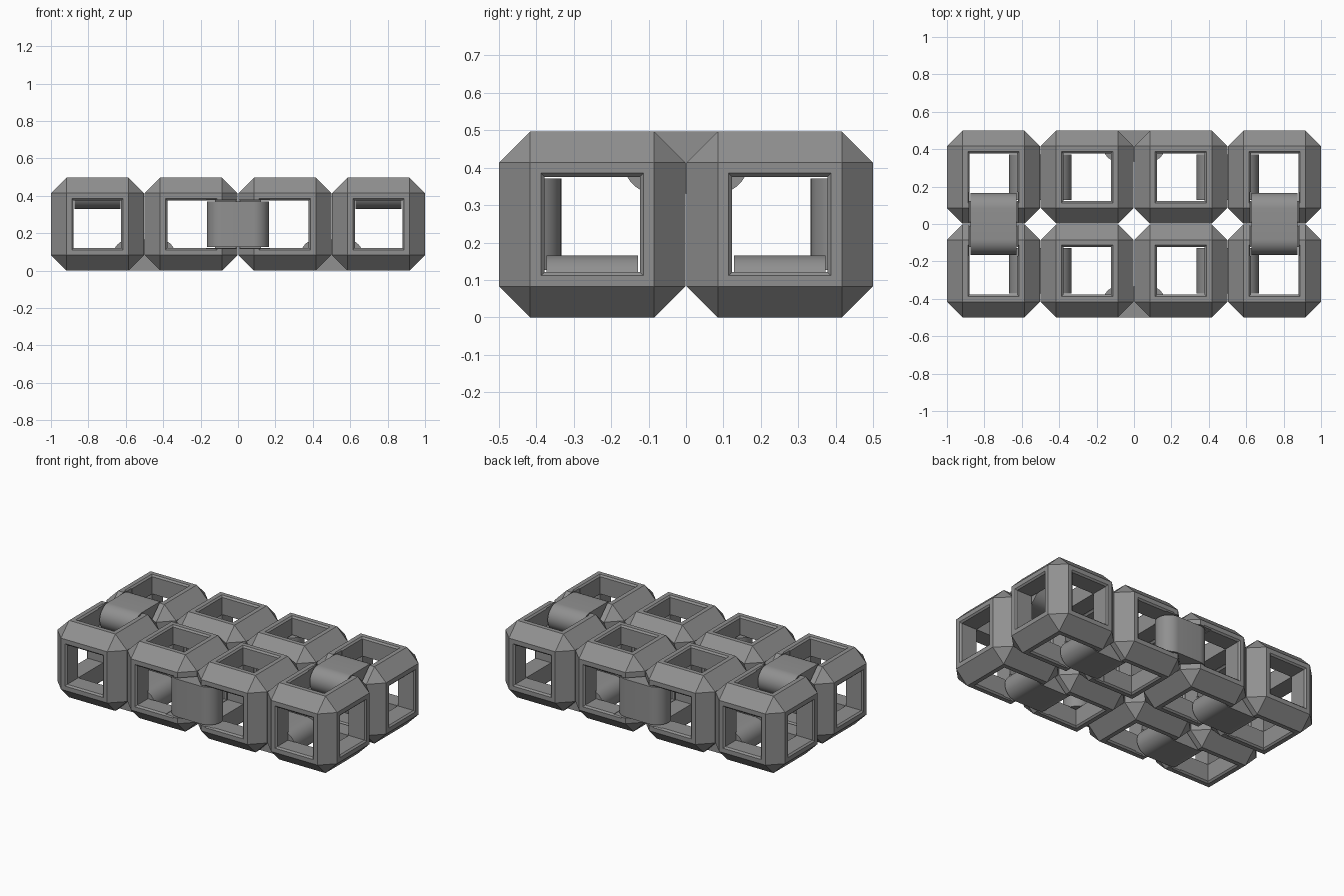
import bpy, bmesh, math
from mathutils import Matrix, Vector
from itertools import product

if "Cube" in bpy.data.objects:
    bpy.data.objects.remove(bpy.data.objects["Cube"])

HALF = 0.2485      # half size of a block
CH = 0.083         # chamfer, also hinge radius
PITCH = 0.501      # distance between block centres
WIN = 0.127        # half width of a window
RIM = 0.01         # flare around each window
HINGE_LEN = 0.122  # half length of a hinge

grey = bpy.data.materials.new("mid grey")
grey.diffuse_color = (0.28, 0.28, 0.28, 1)
grey.use_nodes = True
grey.node_tree.nodes["Principled BSDF"].inputs["Base Color"].default_value = grey.diffuse_color


def add(name, bm, matrix=None):
    bmesh.ops.recalc_face_normals(bm, faces=bm.faces)
    mesh = bpy.data.meshes.new(name)
    bm.to_mesh(mesh)
    bm.free()
    mesh.materials.append(grey)
    obj = bpy.data.objects.new(name, mesh)
    bpy.context.collection.objects.link(obj)
    if matrix:
        mesh.transform(matrix)
    return obj


def loft(rings):
    """Closed solid through rings of equal point count."""
    bm = bmesh.new()
    loops = [[bm.verts.new(p) for p in ring] for ring in rings]
    n = len(loops[0])
    for a, b in zip(loops, loops[1:]):
        for i in range(n):
            j = (i + 1) % n
            bm.faces.new((a[i], a[j], b[j], b[i]))
    bm.faces.new(loops[0][::-1])
    bm.faces.new(loops[-1])
    return bm


def square(h, z, w=None):
    w = w or h
    return [(-h, -w, z), (h, -w, z), (h, w, z), (-h, w, z)]


def cut(obj, cutters):
    for c in cutters:
        c.hide_render = True
        mod = obj.modifiers.new("cut", 'BOOLEAN')
        mod.operation = 'DIFFERENCE'
        mod.solver = 'EXACT'
        mod.object = c
    bpy.context.view_layer.update()
    dg = bpy.context.evaluated_depsgraph_get()
    mesh = bpy.data.meshes.new_from_object(obj.evaluated_get(dg))
    obj.modifiers.clear()
    obj.data = mesh


# Chamfered block
bm = bmesh.new()
inner = HALF - CH
for k in range(3):
    for s in product((-1, 1), repeat=3):
        bm.verts.new([s[i] * (HALF if i == k else inner) for i in range(3)])
bmesh.ops.convex_hull(bm, input=bm.verts)
bmesh.ops.dissolve_limit(bm, angle_limit=0.01, verts=bm.verts, edges=bm.edges)
block = add("block", bm)

# Square bores with flared rims along all three axes
bores = []
for axis in ('X', 'Y', 'Z'):
    prof = [(-HALF - 0.02, WIN + RIM + 0.02), (RIM - HALF, WIN),
            (HALF - RIM, WIN), (HALF + 0.02, WIN + RIM + 0.02)]
    turn = {'X': Matrix.Rotation(math.pi / 2, 4, 'Y'),
            'Y': Matrix.Rotation(math.pi / 2, 4, 'X'),
            'Z': Matrix()}[axis]
    bores.append(add("bore_cutter", loft([square(h, z) for z, h in prof]), turn))
cut(block, bores)

# Hinge placements: centre, span, outward direction
X, Y, Z = Vector((1, 0, 0)), Vector((0, 1, 0)), Vector((0, 0, 1))
top, low = 2 * HALF - CH, CH
side = PITCH / 2 + HALF - CH
places = []
for s in (-1, 1):
    places.append(("top_hinge", Vector((s * 1.5 * PITCH, 0, top)), Y, Z))
    places.append(("side_hinge", Vector((0, s * side, HALF)), X, Y))
    for t in (-1, 1):
        places.append(("bottom_hinge", Vector((s * PITCH, t * PITCH / 2, low)), X, Z))

# Stadium-shaped hinges and the notches they sit in
stadium = []
for c, start in ((CH, -90), (-CH, 90)):
    for i in range(25):
        a = math.radians(start + i * 7.5)
        stadium.append((c + CH * math.cos(a), CH * math.sin(a)))
notches = []
for name, centre, span, out in places:
    m = Matrix((span, out, span.cross(out))).transposed().to_4x4()
    m.translation = centre
    hinge = add(name, loft([[(x, y, z) for x, y in stadium]
                            for z in (-HINGE_LEN, HINGE_LEN)]), m)
    hinge.data.shade_smooth()
    bpy.ops.object.select_all(action='DESELECT')
    hinge.select_set(True)
    bpy.context.view_layer.objects.active = hinge
    bpy.ops.object.shade_smooth_by_angle(angle=math.radians(30))
    box = add("notch_cutter", loft([square(0.17, z, 0.09) for z in (-0.13, 0.13)]), m)
    notches.append((centre, span, box))

# Eight blocks, each notched for the hinges that reach it
for ix, iy in product((-1.5, -0.5, 0.5, 1.5), (-0.5, 0.5)):
    pos = Vector((ix * PITCH, iy * PITCH, HALF))
    obj = bpy.data.objects.new("frame_block", block.data.copy())
    bpy.context.collection.objects.link(obj)
    obj.data.transform(Matrix.Translation(pos))
    cut(obj, [b for c, s, b in notches if (c - pos).length < 0.35])

for obj in [block] + bores + [n[2] for n in notches]:
    bpy.data.objects.remove(obj)
